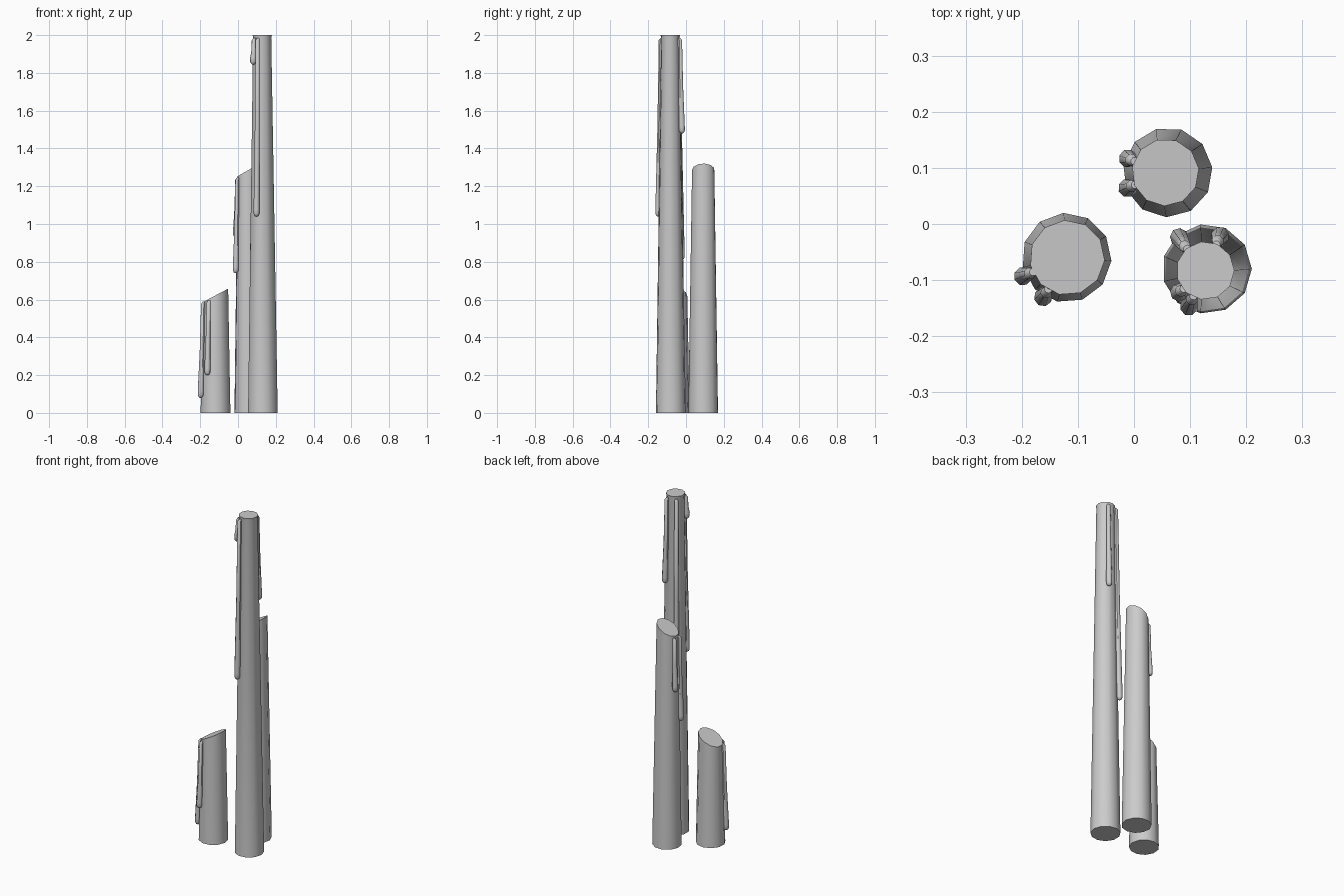
import bpy, bmesh, math
from mathutils import Vector

if "Cube" in bpy.data.objects:
    bpy.data.objects.remove(bpy.data.objects["Cube"])


def loft(name, rings):
    """Skin a stack of equal-sized vertex rings and cap both ends."""
    bm = bmesh.new()
    loops = [[bm.verts.new(p) for p in ring] for ring in rings]
    n = len(loops[0])
    for a, b in zip(loops, loops[1:]):
        for i in range(n):
            j = (i + 1) % n
            bm.faces.new((a[i], a[j], b[j], b[i]))
    bm.faces.new(loops[0][::-1])
    bm.faces.new(loops[-1])
    bmesh.ops.recalc_face_normals(bm, faces=bm.faces)
    mesh = bpy.data.meshes.new(name)
    bm.to_mesh(mesh)
    bm.free()
    ob = bpy.data.objects.new(name, mesh)
    bpy.context.collection.objects.link(ob)
    bpy.ops.object.select_all(action='DESELECT')
    ob.select_set(True)
    bpy.context.view_layer.objects.active = ob
    bpy.ops.object.shade_smooth_by_angle(angle=math.radians(45))
    return ob


def circle(c, r, z, slope=0.0, turn=0.0, n=11):
    """Ring around the candle axis; slope tilts it upward along x."""
    pts = []
    for i in range(n):
        a = math.radians(turn) + math.tau * i / n
        x = r * math.cos(a)
        pts.append((c[0] + x, c[1] + r * math.sin(a), z + slope * x))
    return pts


def drip(name, base, top, r_base, r_top, height, angle, z_top, z_end):
    """Wax run hugging the tapered side, swelling into a rounded bead."""
    a = math.radians(angle)
    out = Vector((math.cos(a), math.sin(a), 0))
    side = Vector((-out.y, out.x, 0))
    length = z_top - z_end
    bead = min(0.035, length * 0.3)
    # height, radius
    stations = [(z_top, 0.007), (z_top - 0.012, 0.011),
                (z_end + length * 0.5, 0.013), (z_end + bead, 0.0165),
                (z_end + 0.014, 0.016), (z_end + 0.004, 0.011), (z_end, 0.005)]
    rings = []
    for z, r in stations:
        t = z / height
        axis = Vector(base).lerp(Vector(top), t)
        dist = r_base + (r_top - r_base) * t
        dist += 0.004 if r < 0.0165 and z > z_end + bead else 0.007
        if z == z_top:
            dist -= 0.006
        c = Vector((axis.x, axis.y, z)) + out * dist
        rings.append([c + out * r * math.cos(k) + side * r * math.sin(k)
                      for k in (math.tau * i / 8 for i in range(8))])
    loft(name, rings)


# name, base xy, top xy, base radius, top radius, height, slope, turn, drips
candles = [
    ("tall_candle", (0.13, -0.08), (0.127, -0.083), 0.08, 0.052, 2.0, 0.0, 0,
     [(-115, 1.985, 1.04), (130, 1.985, 0.81), (67, 1.985, 1.48), (-140, 1.985, 1.845)]),
    ("middle_candle", (0.06, 0.092), (0.056, 0.092), 0.08, 0.06, 1.286, 0.57, 6.5,
     [(160, 1.245, 0.93), (202, 1.245, 0.74)]),
    ("short_candle", (-0.12, -0.06), (-0.119, -0.06), 0.08, 0.067, 0.622, 0.53, -4,
     [(203, 0.59, 0.08), (239, 0.595, 0.20)]),
]

for name, base, top, rb, rt, h, slope, turn, drips in candles:
    rings = [circle(base, rb, 0, 0, turn)]
    if slope == 0:  # slightly flared lip on the level candle
        rings.append(circle(top, rt - 0.003, h - 0.015, 0, turn))
    rings.append(circle(top, rt, h, slope, turn))
    loft(name, rings)
    for i, (ang, z0, z1) in enumerate(drips):
        drip(f"{name}_wax_drip_{i + 1}", base, top, rb, rt, h, ang, z0, z1)
